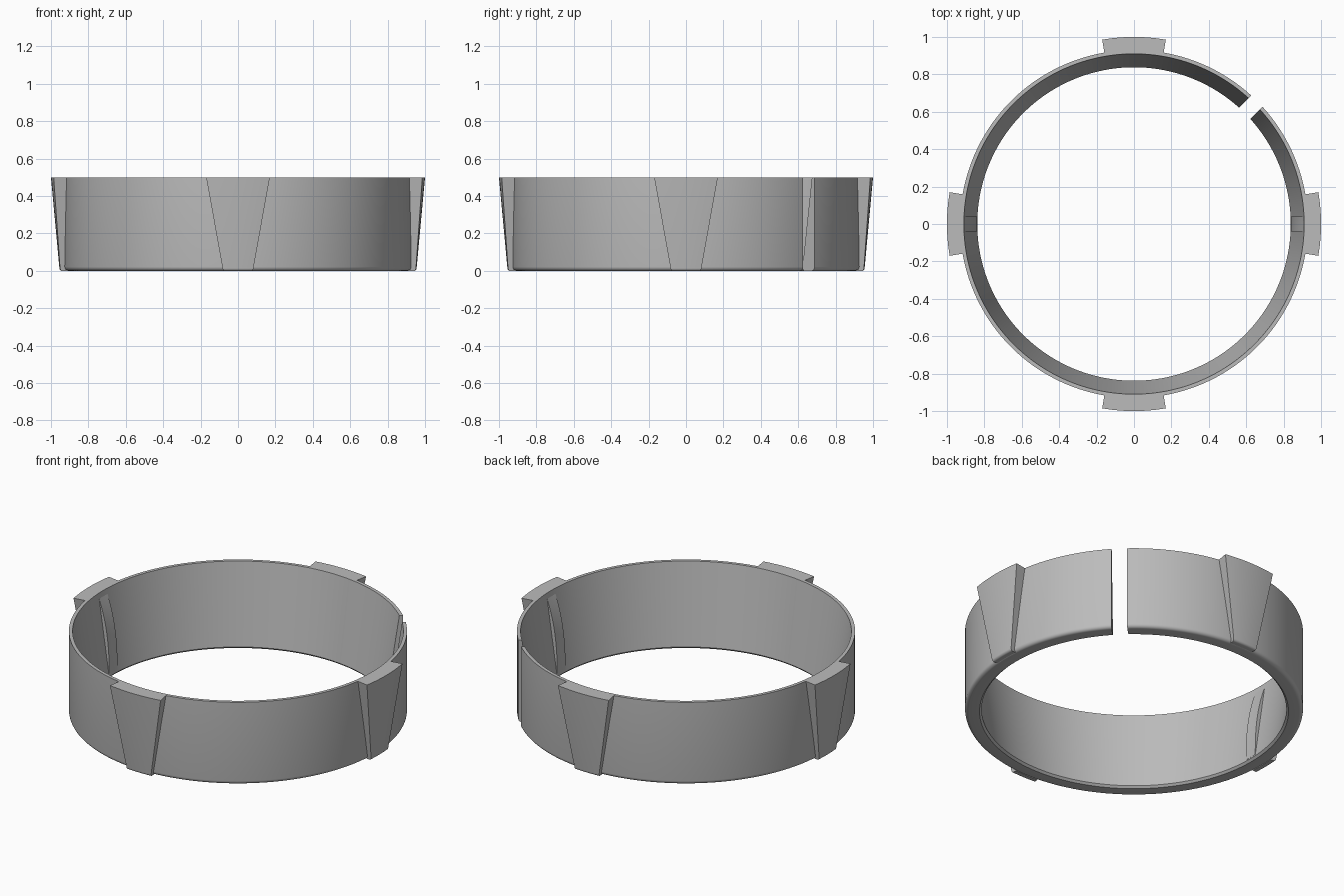
import bpy
import bmesh
from math import asin, cos, sin, pi, radians

if "Cube" in bpy.data.objects:
    bpy.data.objects.remove(bpy.data.objects["Cube"])

GREY = (0.5, 0.5, 0.5, 1.0)
grey = bpy.data.materials.new("grey")
grey.use_nodes = True
grey.diffuse_color = GREY
grey.node_tree.nodes["Principled BSDF"].inputs["Base Color"].default_value = GREY

HEIGHT = 0.5


def sweep(name, profile, span, steps):
    """Revolve a closed (radius, z) profile; span gives start and end angle per point."""
    bm = bmesh.new()
    sections = []
    for i in range(steps + 1):
        section = []
        for r, z in profile:
            start, end = span(r, z)
            a = start + (end - start) * i / steps
            section.append(bm.verts.new((r * cos(a), r * sin(a), z)))
        sections.append(section)
    count = len(profile)
    for s, t in zip(sections, sections[1:]):
        for j in range(count):
            k = (j + 1) % count
            bm.faces.new((s[j], s[k], t[k], t[j]))
    bm.faces.new(sections[0])
    bm.faces.new(sections[-1])
    bmesh.ops.recalc_face_normals(bm, faces=bm.faces)
    mesh = bpy.data.meshes.new(name)
    bm.to_mesh(mesh)
    bm.free()
    mesh.materials.append(grey)
    obj = bpy.data.objects.new(name, mesh)
    bpy.context.collection.objects.link(obj)
    bpy.ops.object.select_all(action="DESELECT")
    obj.select_set(True)
    bpy.context.view_layer.objects.active = obj
    bpy.ops.object.shade_smooth_by_angle(angle=radians(30))
    return obj


def rounded(r, radius):
    """Quarter-round from the underside up to the outer wall."""
    arc = [i * pi / 10 for i in range(6)]
    return [(r - radius + radius * sin(a), radius - radius * cos(a)) for a in arc]


# Split ring with a tapered inner wall and a parallel-sided gap
def ring_span(r, z):
    half = asin(0.043 / r)
    return pi / 4 + half, pi / 4 + 2 * pi - half


ring_profile = [(0.838, 0.012), (0.85, 0)] + rounded(0.93, 0.022)
ring_profile += [(0.93, HEIGHT), (0.91, HEIGHT)]
sweep("split_ring", ring_profile, ring_span, 160)

# Four tapered outer lugs, narrow at the bottom
lug_profile = [(0.92, 0)] + rounded(0.955, 0.015) + [(1.0, HEIGHT), (0.92, HEIGHT)]
for side, turn in (("left", 0), ("back", 1), ("right", 2), ("front", 3)):
    def lug_span(r, z, mid=turn * pi / 2):
        half = radians(4.8 + 5 * z / HEIGHT)
        return mid - half, mid + half
    sweep(side + "_lug", lug_profile, lug_span, 12)

# Two curved ribs on the inner wall
rib_top = 0.47
rib_profile = [(0.92, rib_top), (0.92, 0.02)]
for i in range(11):
    t = i / 10
    rib_profile.append((0.838 + 0.068 * t ** 2.5, 0.02 + (rib_top - 0.02) * t))
for side, mid in (("left", 0), ("right", pi)):
    def rib_span(r, z, mid=mid):
        half = asin(0.04 / r)
        return mid - half, mid + half
    sweep(side + "_inner_rib", rib_profile, rib_span, 4)
